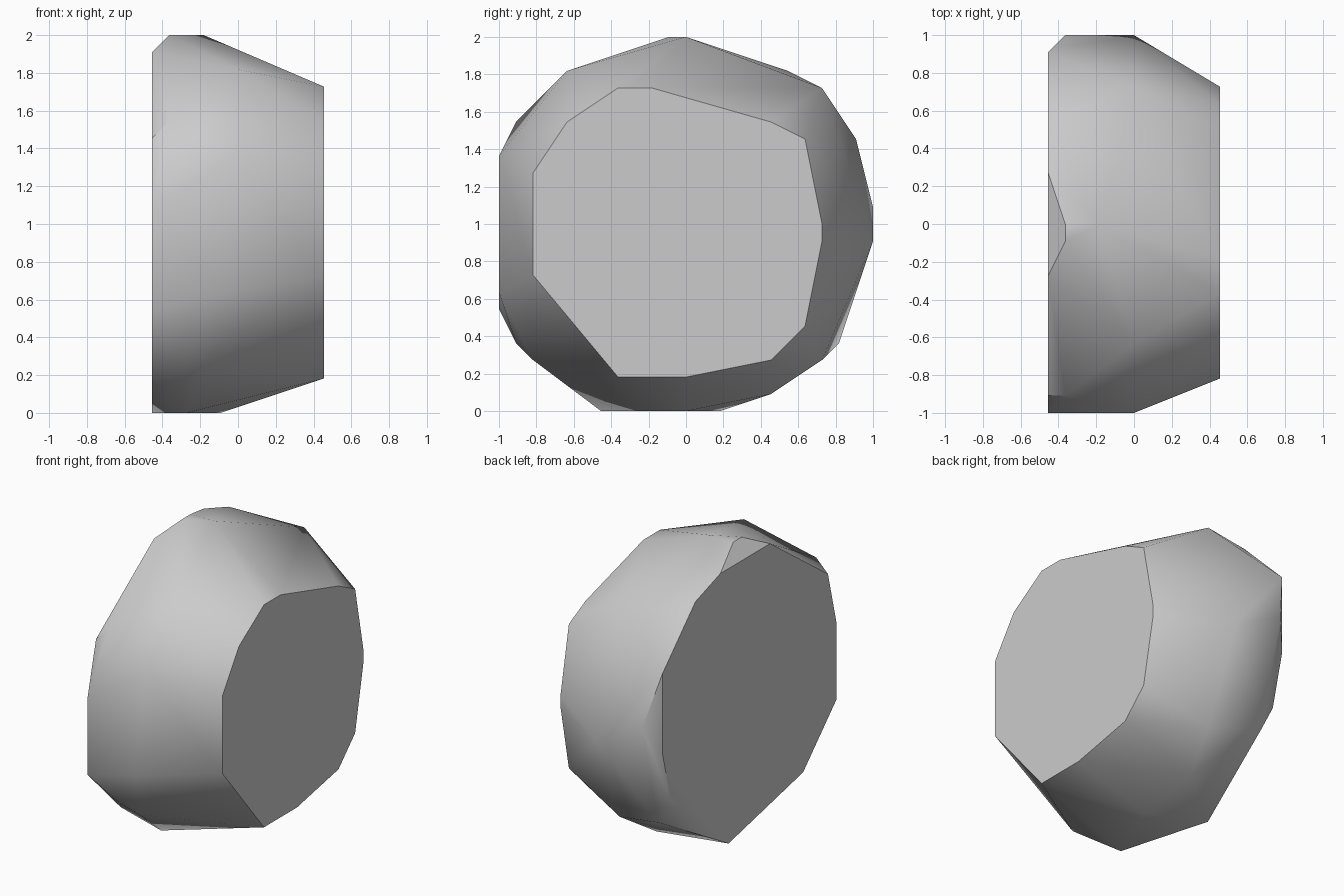
import bpy
import bmesh
import math

# Remove the default cube
default_cube = bpy.data.objects.get("Cube")
if default_cube:
    bpy.data.objects.remove(default_cube, do_unlink=True)

STEP = 1 / 11        # all corners sit on a regular modelling grid
CAP = 5              # half thickness in grid steps


def make_material(name, value):
    material = bpy.data.materials.new(name)
    material.use_nodes = True
    colour = (value, value, value, 1)
    material.diffuse_color = colour
    material.node_tree.nodes["Principled BSDF"].inputs["Base Color"].default_value = colour
    return material


# Flat cap outlines as (y, z)
left_cap = [(-9, 14), (-7, 17), (-4, 19), (-2, 19), (5, 17), (7, 16), (8, 11),
            (8, 10), (7, 5), (5, 3), (0, 2), (-4, 2), (-9, 8)]
right_cap = [(10, 16), (10, 10), (9, 6), (2, 0), (-7, 2), (-11, 6), (-11, 12),
             (-10, 16), (-3, 21), (3, 21), (6, 20)]

# Bulging rim corners as (x, y, z), going round from the front
rim = [(-4, -10, 17), (0, -11, 15), (-1, -11, 7), (4, -7, 5), (-3, -10, 4),
       (-2, -9, 3), (-3, -5, 0), (-1, 0, 0), (-1, 5, 1), (0, 8, 3),
       (-4, 9, 4), (0, 11, 10), (-4, 11, 12), (0, 8, 19),
       (-4, 0, 22), (-4, -1, 22), (-2, 0, 22), (0, -7, 20)]

corners = [(CAP, y, z) for y, z in left_cap]
corners += [(-CAP, y, z) for y, z in right_cap]
corners += rim


def build_stone(name, points, material):
    """Wrap a tight skin around the corners and merge its flat areas."""
    bm = bmesh.new()
    for point in points:
        bm.verts.new([c * STEP for c in point])
    bmesh.ops.convex_hull(bm, input=bm.verts[:])
    loose = [v for v in bm.verts if not v.link_faces]
    bmesh.ops.delete(bm, geom=loose, context="VERTS")
    bmesh.ops.dissolve_limit(bm, angle_limit=math.radians(1),
                             verts=bm.verts[:], edges=bm.edges[:])
    bmesh.ops.recalc_face_normals(bm, faces=bm.faces[:])
    mesh = bpy.data.meshes.new(name)
    bm.to_mesh(mesh)
    bm.free()
    mesh.materials.append(material)
    stone = bpy.data.objects.new(name, mesh)
    bpy.context.collection.objects.link(stone)
    return stone


stone = build_stone("rounded_stone", corners, make_material("stone_grey", 0.6))

# Smooth rim, crisp cap borders
bpy.ops.object.select_all(action="DESELECT")
stone.select_set(True)
bpy.context.view_layer.objects.active = stone
bpy.ops.object.shade_smooth_by_angle(angle=math.radians(42))
